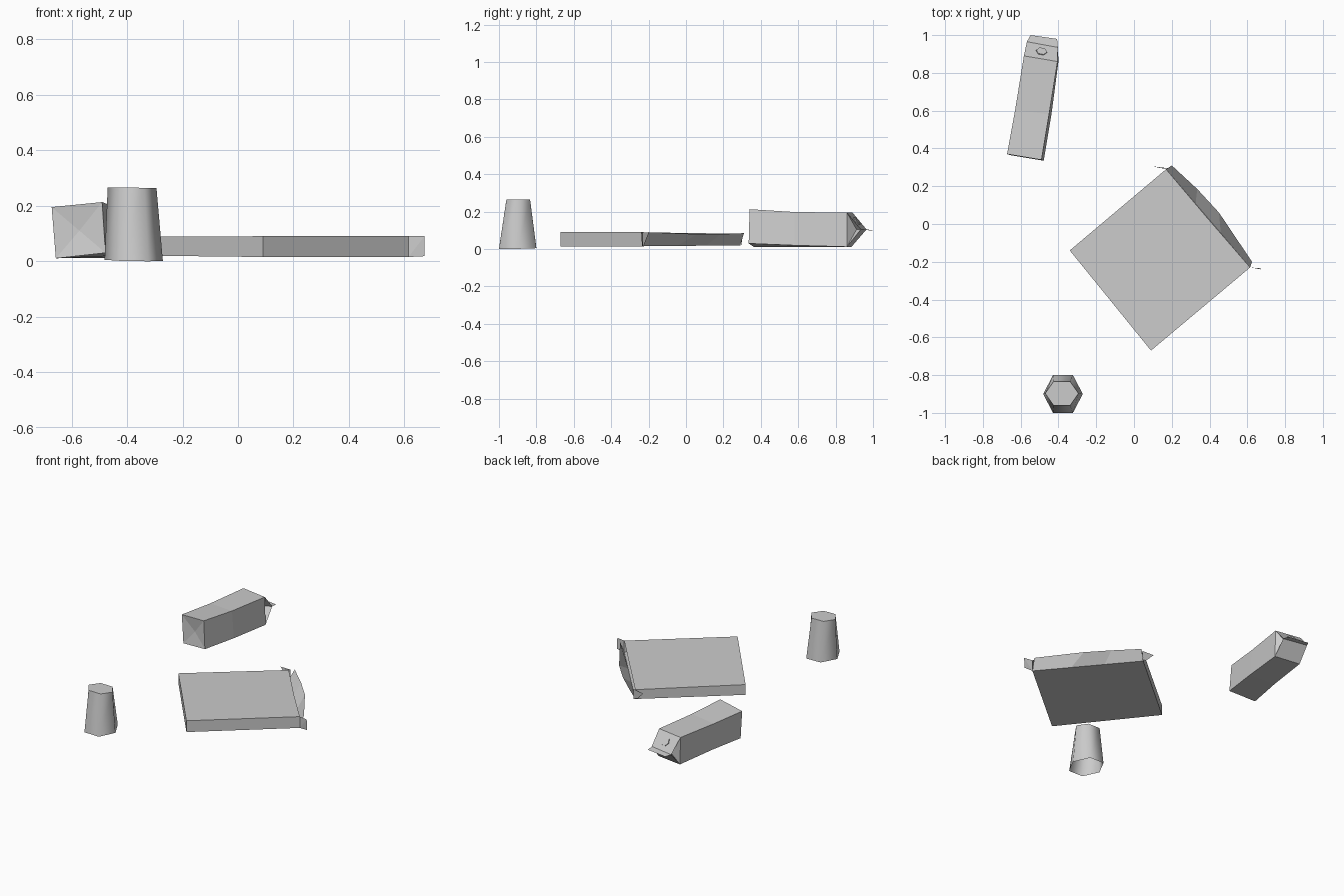
import bpy
import bmesh
import math
from mathutils import Vector

if "Cube" in bpy.data.objects:
    bpy.data.objects.remove(bpy.data.objects["Cube"])

# Single grey card colour
grey = bpy.data.materials.new("plain_grey")
grey.use_nodes = True
colour = (0.6, 0.6, 0.6, 1)
grey.diffuse_color = colour
grey.node_tree.nodes["Principled BSDF"].inputs["Base Color"].default_value = colour


def make(name, verts, faces, smooth_angle=None):
    """Build a mesh object from points and faces."""
    mesh = bpy.data.meshes.new(name)
    mesh.from_pydata([tuple(v) for v in verts], [], faces)
    bm = bmesh.new()
    bm.from_mesh(mesh)
    bmesh.ops.recalc_face_normals(bm, faces=bm.faces)
    for edge in bm.edges:
        if smooth_angle and len(edge.link_faces) == 2:
            edge.smooth = edge.calc_face_angle() < smooth_angle
    for face in bm.faces:
        face.smooth = smooth_angle is not None
    bm.to_mesh(mesh)
    bm.free()
    mesh.materials.append(grey)
    obj = bpy.data.objects.new(name, mesh)
    bpy.context.scene.collection.objects.link(obj)
    return obj


def bridge(n, a, b):
    """Quads joining two rings of n points that start at a and b."""
    return [(a + i, a + (i + 1) % n, b + (i + 1) % n, b + i) for i in range(n)]


def hexagon(centre, u, v):
    turns = [math.radians(60 * i) for i in range(6)]
    return [Vector(centre) + Vector(u) * math.cos(t) + Vector(v) * math.sin(t) for t in turns]


# Upturned paper cup: open mouth on the ground, closed base on top
mouth = hexagon((-0.376, -0.9, 0.003), (0.105, 0, -0.002), (0, 0.1155, 0.003))
base = hexagon((-0.382, -0.897, 0.265), (0.088, 0, -0.001), (0, 0.073, 0))
make("paper_cup", mouth + base, bridge(6, 0, 6) + [tuple(range(6, 12))], math.radians(65))

# Flat takeaway box: lid, floor and three walls, open on one side
west, south, east, north = (-0.34, -0.14), (0.09, -0.67), (0.615, -0.23), (0.17, 0.29)
corners = [north, west, south, east]
floor = [(x, y, z) for (x, y), z in zip(corners, (0.02, 0.02, 0.015, 0.015))]
lid = [(x, y, z) for (x, y), z in zip(corners, (0.082, 0.088, 0.09, 0.09))]
sag = (0.39, 0.03, 0.076)
make("flat_box", floor + lid + [sag],
     [(3, 2, 1, 0), (4, 5, 6, 7, 8)] + [(i, i + 1, i + 5, i + 4) for i in range(3)])

# Front flap hinged on the floor and bowed outwards along its top
low = [Vector(floor[0]).lerp(Vector(floor[3]), t) for t in (0, 0.35, 0.65, 1)]
high = [(0.2, 0.31, 0.085), (0.335, 0.185, 0.08), (0.45, 0.06, 0.08), (0.625, -0.2, 0.09)]
make("front_flap", low + high, [(i, i + 1, i + 5, i + 4) for i in range(3)])

# Small tuck tabs at both ends of the flap
make("north_tab", [(0.18, 0.295, 0.02), (0.18, 0.295, 0.085), (0.1, 0.305, 0.08),
                   (0.15, 0.295, 0.03)], [(0, 1, 2, 3)])
make("east_tab", [(0.615, -0.23, 0.015), (0.615, -0.23, 0.09), (0.673, -0.24, 0.09),
                  (0.673, -0.235, 0.018)], [(0, 1, 2), (0, 2, 3)])

# Carton lying on its side: end, waist and shoulder rings
rings = [
    (-0.672, 0.37, 0.195), (-0.49, 0.34, 0.213), (-0.478, 0.335, 0.03), (-0.657, 0.365, 0.01),
    (-0.629, 0.605, 0.19), (-0.45, 0.58, 0.198), (-0.437, 0.58, 0.02), (-0.615, 0.6, 0.012),
    (-0.583, 0.89, 0.195), (-0.405, 0.86, 0.195), (-0.4, 0.86, 0.012), (-0.575, 0.885, 0.012),
]
end_dent = (-0.572, 0.365, 0.11)
ridge = [(-0.567, 0.965, 0.105), (-0.403, 0.935, 0.105)]
folds = [(-0.525, 0.925, 0.105), (-0.445, 0.912, 0.105)]
body = bridge(4, 0, 4) + bridge(4, 4, 8) + [(i, (i + 1) % 4, 12) for i in range(4)]
gable = [(8, 9, 14, 13), (10, 11, 13, 14)]
for top, bottom, tip, fold in ((8, 11, 13, 15), (9, 10, 14, 16)):
    gable += [(top, tip, fold), (tip, bottom, fold), (bottom, top, fold)]
make("carton", rings + [end_dent] + ridge + folds, body + gable)

# Sealed fin along the gable
make("carton_fin", ridge + [(-0.407, 0.98, 0.1), (-0.547, 1.0, 0.1)], [(0, 1, 2, 3)])

# Screw cap on the upper slope
along = (Vector(ridge[1]) - Vector(ridge[0])).normalized()
slope = (Vector(rings[8]) - Vector(ridge[0])).normalized()
normal = along.cross(slope).normalized()
centre = (Vector(rings[8]) + Vector(rings[9]) + Vector(ridge[0]) + Vector(ridge[1])) / 4
cap = []
for height in (-0.005, 0.03):
    cap += hexagon(centre + normal * height, along * 0.029, slope * 0.029)
make("screw_cap", cap, bridge(6, 0, 6) + [tuple(range(6)), tuple(range(6, 12))],
     math.radians(65))
